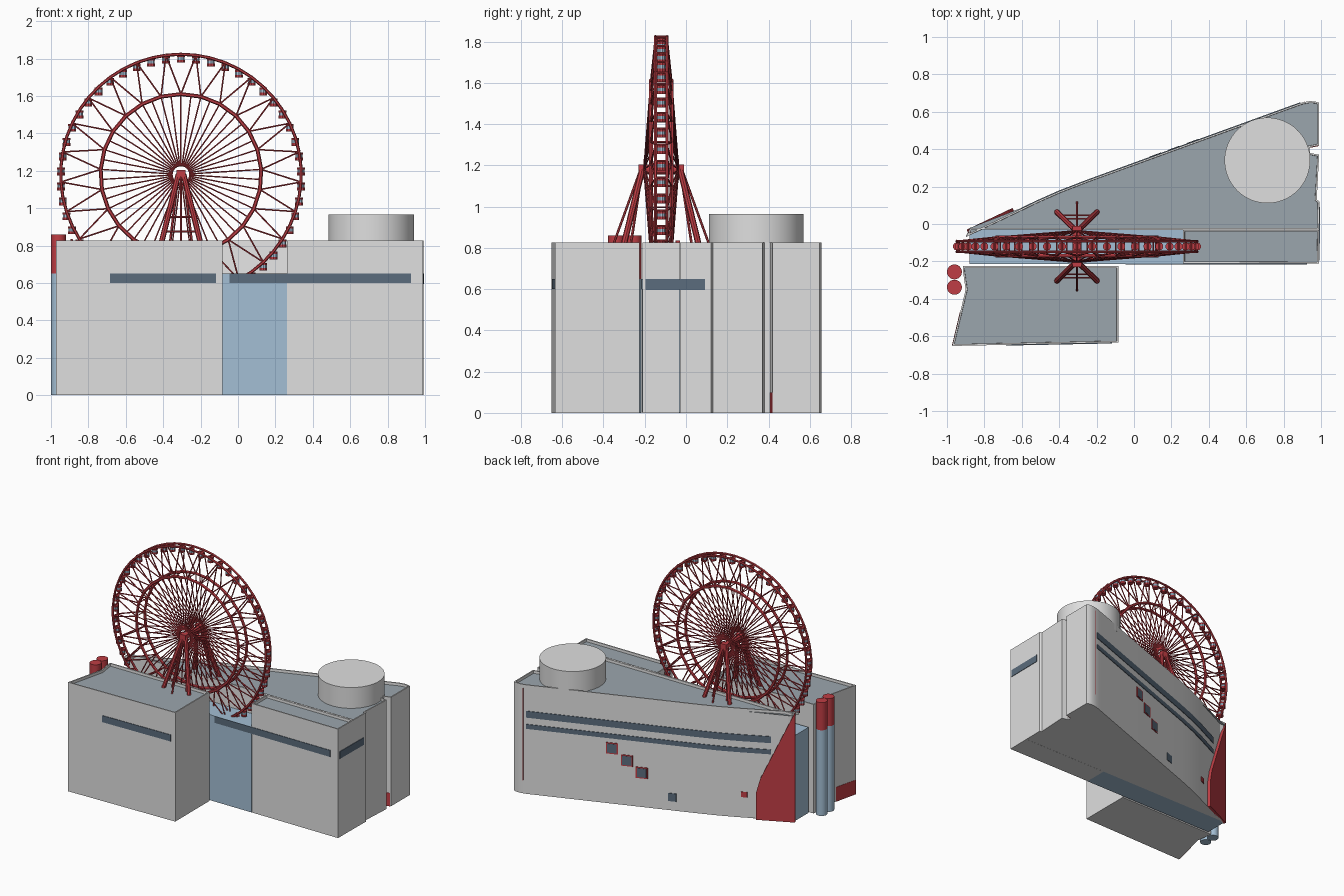
import bpy, bmesh
from math import sin, cos, pi
from mathutils import Vector, Matrix

cube = bpy.data.objects.get("Cube")
if cube:
    bpy.data.objects.remove(cube, do_unlink=True)


def material(name, r, g, b):
    m = bpy.data.materials.new(name)
    m.use_nodes = True
    m.diffuse_color = (r, g, b, 1)
    m.node_tree.nodes["Principled BSDF"].inputs["Base Color"].default_value = (r, g, b, 1)
    return m


WALL = material("wall_grey", 0.74, 0.74, 0.74)
ROOF = material("roof_slate", 0.33, 0.38, 0.42)
RED = material("painted_red", 0.52, 0.047, 0.058)
GLASS = material("glass_blue", 0.37, 0.52, 0.66)
WINDOW = material("window_dark", 0.105, 0.15, 0.205)
PALE = material("pale_lining", 0.88, 0.88, 0.88)


def finish(bm, name, mats, smooth=False):
    bmesh.ops.recalc_face_normals(bm, faces=bm.faces)
    mesh = bpy.data.meshes.new(name)
    bm.to_mesh(mesh)
    bm.free()
    for m in mats:
        mesh.materials.append(m)
    if smooth:
        mesh.shade_smooth()
        mesh.set_sharp_from_angle(angle=0.5)
    ob = bpy.data.objects.new(name, mesh)
    bpy.context.collection.objects.link(ob)
    return ob


def prism(name, pts, z0, z1, mat, parapet=False):
    """Extruded outline, optionally with a recessed roof behind a parapet."""
    bm = bmesh.new()
    base = bm.faces.new([bm.verts.new((x, y, z0)) for x, y in pts])
    ext = bmesh.ops.extrude_face_region(bm, geom=[base], use_keep_orig=True)["geom"]
    bmesh.ops.translate(bm, vec=(0, 0, z1 - z0),
                        verts=[v for v in ext if isinstance(v, bmesh.types.BMVert)])
    bmesh.ops.recalc_face_normals(bm, faces=bm.faces)
    if parapet:
        top = max(bm.faces, key=lambda f: f.calc_center_median().z)
        bmesh.ops.inset_region(bm, faces=[top], thickness=0.009, use_even_offset=True)
        bmesh.ops.inset_region(bm, faces=[top], thickness=0.001, depth=-0.02)
        top.material_index = 1
    return finish(bm, name, [mat, ROOF] if parapet else [mat], parapet)


def plate(name, path, z0, z1, mat, out=0.004):
    """Thin plate on a wall; the path runs anticlockwise round the building."""
    a, b = Vector(path[0]), Vector(path[-1])
    d = (b - a).normalized()
    n = Vector((d.y, -d.x)) * out
    outer = [Vector(p) + n for p in path]
    return prism(name, [Vector(p) - n * 0.3 for p in path] + outer[::-1], z0, z1, mat)


def stick(bm, a, b, r, n=5):
    a, b = Vector(a), Vector(b)
    d = b - a
    mat = d.to_track_quat('Z', 'Y').to_matrix().to_4x4()
    mat.translation = (a + b) / 2
    bmesh.ops.create_cone(bm, cap_ends=True, segments=n, radius1=r, radius2=r,
                          depth=d.length, matrix=mat)


def cylinder(name, a, b, r, mat, n=48):
    bm = bmesh.new()
    stick(bm, a, b, r, n)
    return finish(bm, name, [mat], True)


# Building blocks
H = 0.827
SIDE = [(0.99, -0.03), (0.992, 0.12), (0.977, 0.13), (0.99, 0.37),
        (0.94, 0.38), (0.94, 0.41), (0.99, 0.42)]
BACK = [(0.99, 0.648), (0.97, 0.655), (0.94, 0.657), (0.9, 0.65), (0.86, 0.636), (-0.25, 0.233),
        (-0.4, 0.175), (-0.52, 0.122), (-0.64, 0.064), (-0.88, -0.05)]
prism("main_hall", SIDE + BACK + [(-0.87, -0.03)], 0, H, WALL, True)
prism("east_wing", [(0.262, -0.21), (0.988, -0.212), (0.99, -0.031), (0.262, -0.031)],
      0, H, WALL, True)
prism("front_wing", [(-0.972, -0.652), (-0.083, -0.634), (-0.083, -0.225), (-0.915, -0.225),
                     (-0.915, -0.25), (-0.9, -0.35)], 0, H, WALL, True)
prism("glass_hall", [(-0.88, -0.213), (0.263, -0.213), (0.263, -0.028), (-0.88, -0.028)],
      0.001, 0.65, GLASS)
plate("court_lining", [(-0.08, -0.03), (0.262, -0.03)], 0.65, H, PALE, 0.003)
cylinder("roof_drum", (0.713, 0.34, 0.78), (0.713, 0.34, 0.965), 0.229, WALL, 64)

# Twin flue pipes
for i, y in enumerate((-0.256, -0.338)):
    cylinder(f"pipe_lower_{i}", (-0.96, y, 0), (-0.96, y, 0.65), 0.04, GLASS, 24)
    cylinder(f"pipe_top_{i}", (-0.96, y, 0.65), (-0.96, y, 0.86), 0.04, RED, 24)


# Windows and painted panels
def back_y(x):
    for (xa, ya), (xb, yb) in zip(BACK, BACK[1:]):
        if xb <= x <= xa:
            return ya + (yb - ya) * (x - xa) / (xb - xa)


def back_plate(name, x0, x1, z0, z1, mat, out=0.004):
    xs = [x0] + [x for x, _ in BACK if x1 < x < x0] + [x1]
    plate(name, [(x, back_y(x)) for x in xs], z0, z1, mat, out)


plate("front_window", [(-0.685, -0.6462), (-0.118, -0.6347)], 0.6, 0.65, WINDOW)
plate("court_window", [(-0.045, -0.213), (0.925, -0.213)], 0.6, 0.65, WINDOW, 0.003)
plate("east_window", [(0.988, -0.196), (0.9915, 0.092)], 0.595, 0.65, WINDOW)
back_plate("back_window_upper", 0.89, -0.73, 0.58, 0.63, WINDOW)
back_plate("back_window_lower", 0.89, -0.73, 0.495, 0.53, WINDOW)
for i, (x, z) in enumerate([(0.315, 0.42), (0.215, 0.34), (0.115, 0.26)]):
    back_plate(f"square_frame_{i}", x + 0.04, x - 0.04, z - 0.042, z + 0.042, RED)
    back_plate(f"square_pane_{i}", x + 0.031, x - 0.031, z - 0.034, z + 0.034, WINDOW, 0.006)
back_plate("small_window", -0.06, -0.116, 0.07, 0.13, WINDOW)
back_plate("red_hatch", -0.54, -0.58, 0.155, 0.195, RED)
back_plate("red_seam", 0.913, 0.91, 0.1, 0.8, RED)
plate("red_skirt", [(-0.929, -0.47), (-0.971, -0.648)], 0, 0.11, RED, 0.002)
plate("red_door", [(0.985, 0.419), (0.942, 0.4104)], 0, 0.1, RED, -0.003)

# Slanted red fin at the end of the back wall
bm = bmesh.new()
p0, p1 = Vector((-0.885, -0.05, 0)), Vector((-0.64, 0.066, 0))
up = Vector((0, 0, 1))
fin = bm.faces.new([bm.verts.new(p) for p in
                    (p0, p1, p1 + up * 0.21, p1.lerp(p0, 0.1) + up * 0.31, p0 + up * 0.835)])
geom = bmesh.ops.extrude_face_region(bm, geom=[fin], use_keep_orig=True)["geom"]
bmesh.ops.translate(bm, vec=Vector((-0.43, 0.9, 0)) * 0.022,
                    verts=[v for v in geom if isinstance(v, bmesh.types.BMVert)])
finish(bm, "red_fin", [RED])

# Ferris wheel
C = Vector((-0.305, -0.12, 1.18))
PODS = 50
RIM, RING, HUB = 0.643, 0.43, 0.05


def on_wheel(r, i, y):
    a = 2 * pi * i / PODS
    return C + Vector((r * sin(a), y, r * cos(a)))


rims, rings, spokes, braces = (bmesh.new() for _ in range(4))
for i in range(PODS):
    for s in (-1, 1):
        stick(rims, on_wheel(RIM, i, s * 0.028), on_wheel(RIM, i + 1, s * 0.028), 0.0085, 6)
        stick(spokes, on_wheel(HUB, i, s * 0.08), on_wheel(RING, i, s * 0.05), 0.004, 5)
        stick(spokes, on_wheel(HUB, i, s * 0.08), on_wheel(HUB, i + 1, s * 0.08), 0.006, 4)
        if i % 2 == 0:
            stick(rings, on_wheel(RING, i, s * 0.05), on_wheel(RING, i + 2, s * 0.05), 0.0105, 6)
            for k in (-1, 1):
                stick(braces, on_wheel(RING, i, s * 0.05), on_wheel(RIM, i + k, s * 0.028), 0.0045, 5)
    stick(rims, on_wheel(RIM, i, -0.028), on_wheel(RIM, i, 0.028), 0.005, 5)
    if i % 2 == 0:
        stick(braces, on_wheel(RING, i, -0.05), on_wheel(RING, i, 0.05), 0.004, 4)
finish(rims, "wheel_rims", [RED])
finish(rings, "wheel_inner_rings", [RED])
finish(spokes, "wheel_spokes", [RED])
finish(braces, "wheel_braces", [RED])

# Cabins hang from the rim: red base and roof with a glazed band
bm = bmesh.new()
for i in range(PODS):
    p = on_wheel(RIM, i, 0) - up * 0.024
    for lo, hi, r, idx in ((-0.021, -0.006, 0.022, 0), (-0.006, 0.01, 0.0205, 1), (0.01, 0.021, 0.022, 0)):
        before = set(bm.faces)
        stick(bm, p + up * lo, p + up * hi, r, 10)
        for f in set(bm.faces) - before:
            f.material_index = idx
finish(bm, "cabins", [RED, GLASS])

# Axle with square end blocks
cylinder("axle", C - Vector((0, 0.1, 0)), C + Vector((0, 0.1, 0)), 0.024, RED, 12)
bm = bmesh.new()
for s in (-1, 1):
    place = Matrix.Translation(C + Vector((0, s * 0.092, 0))) @ Matrix.Diagonal((0.05, 0.036, 0.05, 1))
    bmesh.ops.create_cube(bm, size=1, matrix=place)
finish(bm, "axle_blocks", [RED])

# Support legs
legs = bmesh.new()
for s in (-1, 1):
    tops, feet = {}, {}
    for k in (-1, 1):
        tops[k] = C + Vector((k * 0.014, s * 0.092, 0))
        feet[k] = C + Vector((k * 0.108, s * 0.185, -0.38))
        stick(legs, tops[k], feet[k], 0.015, 8)
        stick(legs, tops[k], C + Vector((k * 0.06, s * 0.15, -0.38)), 0.007, 6)
    for t in (0.6, 0.8):
        stick(legs, tops[-1].lerp(feet[-1], t), tops[1].lerp(feet[1], t), 0.005, 6)
    stick(legs, C + Vector((0, s * 0.1, 0)), C + Vector((0, s * 0.238, -0.38)), 0.006, 6)
finish(legs, "support_legs", [RED])
